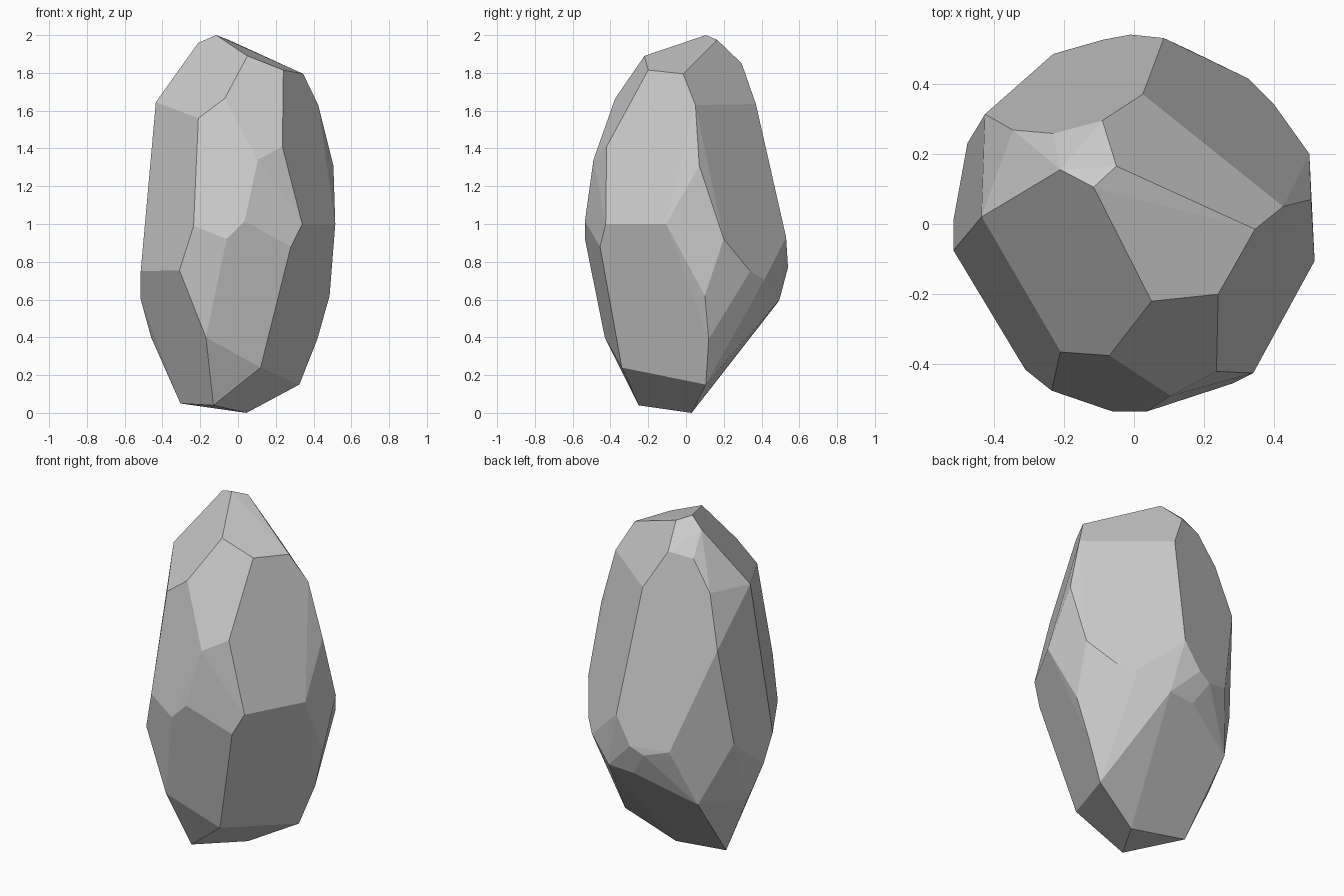
import bpy, bmesh
from math import radians

# Corner points of the rock, from the peak down to the foot
CORNERS = [
    # peak
    (-.115, .105, 2), (-.21, .155, 1.96), (-.05, .165, 1.975), (-.09, .295, 1.85),
    (-.23, .258, 1.83), (.05, -.22, 1.89), (.24, -.2, 1.815), (.345, -.015, 1.795),
    # shoulders
    (.425, .05, 1.63), (.025, .37, 1.635), (-.435, .02, 1.645), (-.345, .268, 1.66),
    (-.21, -.365, 1.56), (-.07, -.375, 1.665), (.235, -.42, 1.41), (-.425, .313, 1.36),
    (.105, -.49, 1.34), (.505, .07, 1.31),
    # waist
    (.34, -.425, 1), (.515, -.105, 1), (.5, .2, .92), (.4, .34, .75), (.325, .415, .705),
    (.085, .53, .93), (-.01, .54, .77), (-.09, .525, .73), (-.23, .485, .77),
    (.28, -.455, .88), (.035, -.535, 1.015), (-.06, -.535, .92), (-.235, -.475, .99),
    (-.31, -.415, .755), (-.515, -.075, .75), (-.515, .01, .6), (-.475, .23, .79),
    # lower slopes
    (.16, .495, .6), (0, .49, .59), (.485, .1, .62), (.42, .12, .39), (-.17, -.43, .4),
    (-.33, .36, .44), (-.46, .08, .4), (.12, -.34, .24),
    # foot
    (.325, .105, .15), (-.13, -.25, .04), (.045, .03, 0), (-.305, .06, .05),
]

# Faceted rock: convex skin over the corners, nearly flat seams merged
bm = bmesh.new()
for p in CORNERS:
    bm.verts.new(p)
bmesh.ops.convex_hull(bm, input=bm.verts[:])
loose = [v for v in bm.verts if not v.link_faces]
bmesh.ops.delete(bm, geom=loose, context='VERTS')
bmesh.ops.dissolve_limit(bm, angle_limit=radians(4), verts=bm.verts[:], edges=bm.edges[:])
bmesh.ops.recalc_face_normals(bm, faces=bm.faces[:])

mesh = bpy.data.meshes.new("rock")
bm.to_mesh(mesh)
bm.free()
rock = bpy.data.objects.new("rock", mesh)
bpy.context.collection.objects.link(rock)
